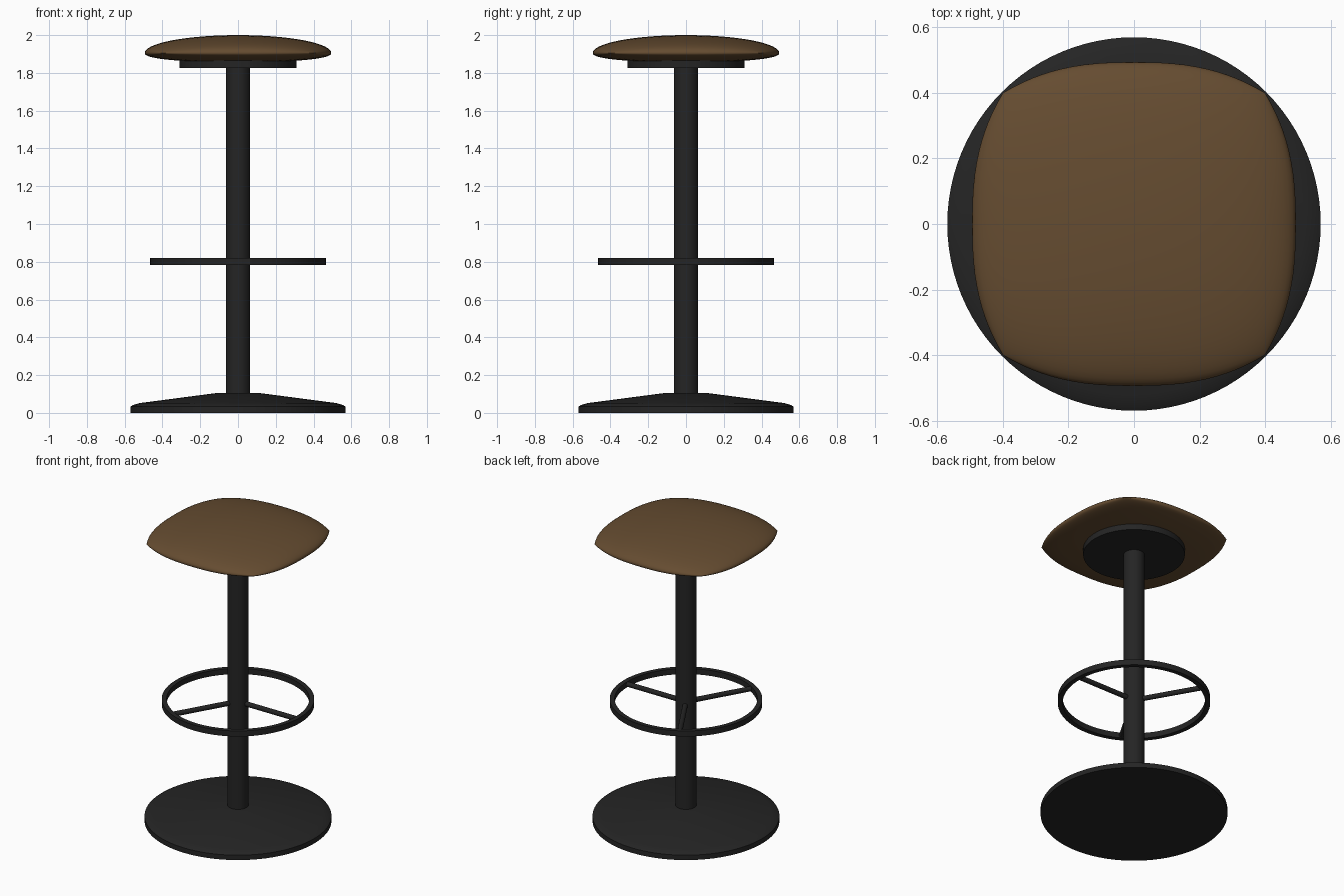
import bpy
import bmesh
from math import sin, cos, pi, radians

cube = bpy.data.objects.get("Cube")
if cube:
    bpy.data.objects.remove(cube, do_unlink=True)


def material(name, rgb):
    mat = bpy.data.materials.new(name)
    mat.use_nodes = True
    mat.diffuse_color = (*rgb, 1)
    mat.node_tree.nodes["Principled BSDF"].inputs["Base Color"].default_value = (*rgb, 1)
    return mat


BLACK = material("black metal", (0.018, 0.018, 0.018))
BROWN = material("brown leather", (0.13, 0.072, 0.03))


def finish(name, bm, mat, angle=30):
    bmesh.ops.remove_doubles(bm, verts=bm.verts, dist=1e-5)
    bmesh.ops.recalc_face_normals(bm, faces=bm.faces)
    mesh = bpy.data.meshes.new(name)
    bm.to_mesh(mesh)
    bm.free()
    mesh.materials.append(mat)
    obj = bpy.data.objects.new(name, mesh)
    bpy.context.collection.objects.link(obj)
    bpy.ops.object.select_all(action="DESELECT")
    obj.select_set(True)
    bpy.context.view_layer.objects.active = obj
    bpy.ops.object.shade_smooth_by_angle(angle=radians(angle))
    return obj


def lathe(name, profile, mat, steps=96, closed=False):
    """Spin a (radius, height) profile around the z axis."""
    bm = bmesh.new()
    verts = [bm.verts.new((r, 0, z)) for r, z in profile]
    edges = [bm.edges.new(pair) for pair in zip(verts, verts[1:])]
    if closed:
        edges.append(bm.edges.new((verts[-1], verts[0])))
    bmesh.ops.spin(bm, geom=verts + edges, cent=(0, 0, 0), axis=(0, 0, 1),
                   angle=2 * pi, steps=steps)
    return finish(name, bm, mat)


def disc(radius, low, high):
    return [(0, low), (radius, low), (radius, high), (0, high)]


# Floor base, column and plate under the seat
lathe("base", [(0, 0), (0.57, 0), (0.57, 0.033), (0.555, 0.042), (0.52, 0.052),
               (0.115, 0.105), (0, 0.105)], BLACK)
lathe("column", disc(0.064, 0.08, 1.84), BLACK, 48)
lathe("seat_plate", disc(0.31, 1.825, 1.875), BLACK)

# Footrest ring with three spokes
lathe("footrest_ring", [(0.435, 0.783), (0.465, 0.783), (0.465, 0.82), (0.435, 0.82)],
      BLACK, closed=True)
for i in range(3):
    bm = bmesh.new()
    bmesh.ops.create_cone(bm, cap_ends=True, segments=16, radius1=0.016, radius2=0.016, depth=0.44)
    spoke = finish(f"footrest_spoke_{i + 1}", bm, BLACK)
    turn = 2 * pi * i / 3
    spoke.rotation_euler = (0, pi / 2, turn)
    spoke.location = (0.225 * cos(turn), 0.225 * sin(turn), 0.802)

# Cushion: square pillow with bowed sides and pinched corners
N = 32
RIM = 1.905


def bowed(across, along):
    return across * (0.4 + 0.094 * (1 - abs(along) ** 2.6))


bm = bmesh.new()
for thickness, power in ((0.095, 1.0), (-0.05, 0.85)):
    grid = []
    for i in range(N + 1):
        row = []
        for j in range(N + 1):
            a, b = (pi / 2 * (2 * k / N - 1) for k in (i, j))
            u, v = sin(a), sin(b)
            rise = max(cos(a) * cos(b), 0) ** power
            row.append(bm.verts.new((bowed(u, v), bowed(v, u), RIM + thickness * rise)))
        grid.append(row)
    for i in range(N):
        for j in range(N):
            bm.faces.new((grid[i][j], grid[i + 1][j], grid[i + 1][j + 1], grid[i][j + 1]))
finish("seat_cushion", bm, BROWN, 60)
